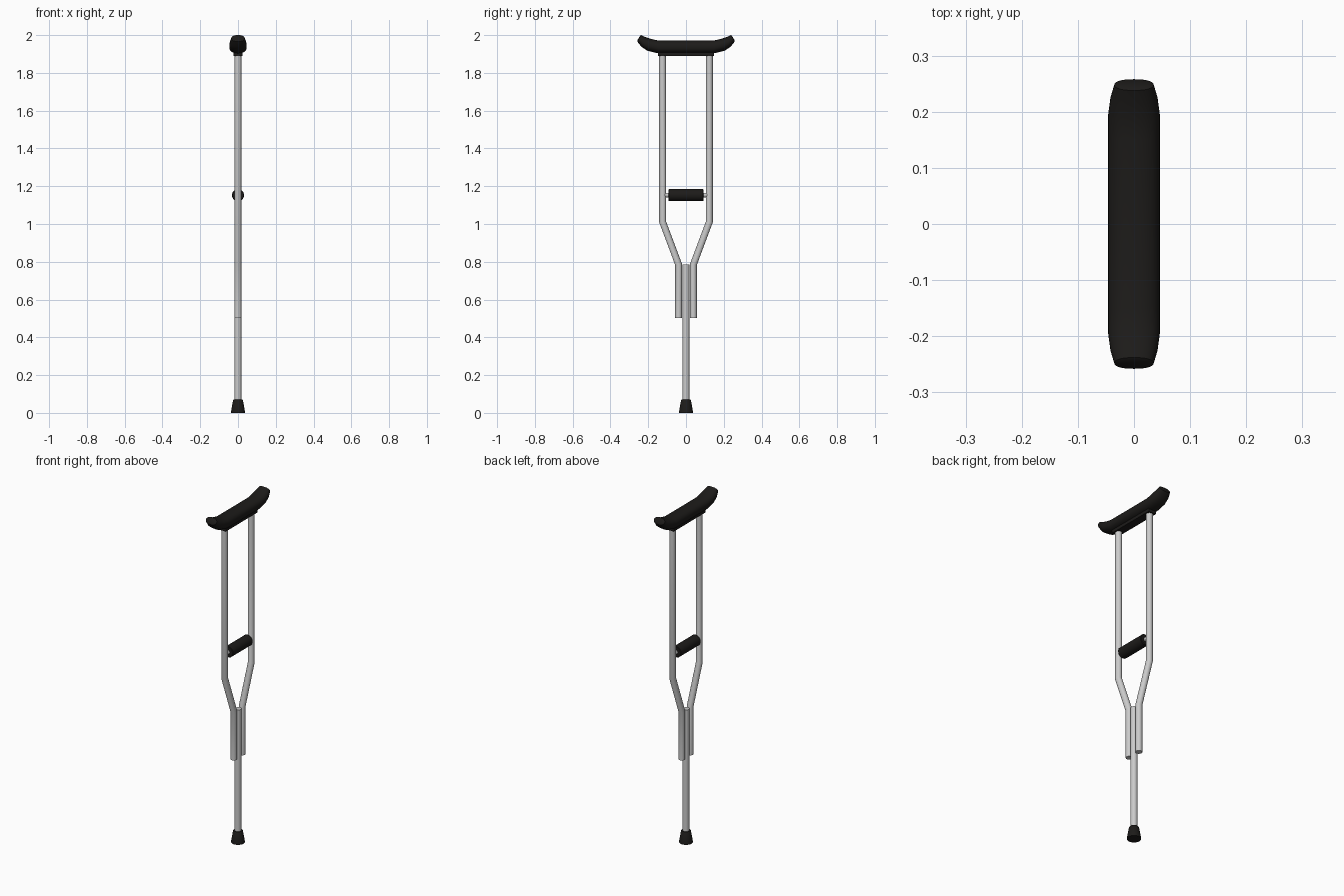
import bpy, bmesh, math
from mathutils import Vector

if "Cube" in bpy.data.objects:
    bpy.data.objects.remove(bpy.data.objects["Cube"])


def loft(name, sections, mat=None, sides=24, power=2.0):
    """Loft capped rings; each section is (y0, z0, y1, z1, half_width in x)."""
    bm = bmesh.new()
    rings = []
    for y0, z0, y1, z1, hw in sections:
        a, b = Vector((0, y0, z0)), Vector((0, y1, z1))
        ring = []
        for i in range(sides):
            t = 2 * math.pi * i / sides
            c, s = math.cos(t), math.sin(t)
            c = math.copysign(abs(c) ** (2 / power), c)
            s = math.copysign(abs(s) ** (2 / power), s)
            p = (a + b) / 2 + (b - a) / 2 * c
            p.x = hw * s
            ring.append(bm.verts.new(p))
        rings.append(ring)
    for r, q in zip(rings, rings[1:]):
        for i in range(sides):
            j = (i + 1) % sides
            bm.faces.new((r[i], r[j], q[j], q[i]))
    bm.faces.new(rings[0])
    bm.faces.new(rings[-1])
    bmesh.ops.recalc_face_normals(bm, faces=bm.faces)
    me = bpy.data.meshes.new(name)
    bm.to_mesh(me)
    bm.free()
    ob = bpy.data.objects.new(name, me)
    bpy.context.collection.objects.link(ob)
    if mat:
        me.materials.append(mat)
    bpy.context.view_layer.objects.active = ob
    ob.select_set(True)
    bpy.ops.object.shade_smooth_by_angle(angle=math.radians(35))
    ob.select_set(False)
    return ob


def upright(name, rows, mat=None):
    """Round vertical part on the centre line from (z, radius) rows."""
    return loft(name, [(-r, z, r, z, r) for z, r in rows], mat)


def crossbar(name, z, rows, mat=None):
    """Round part along y from (y, radius) rows."""
    return loft(name, [(y, z - r, y, z + r, r) for y, r in rows], mat)


rubber = bpy.data.materials.new("black_rubber")
rubber.diffuse_color = (0.012, 0.011, 0.01, 1)
rubber.use_nodes = True
rubber.node_tree.nodes["Principled BSDF"].inputs["Base Color"].default_value = rubber.diffuse_color

R = 0.018

# Two bent side tubes, mitred at the bends
for side, s in (("front", -1), ("back", 1)):
    path = [(0.124, 1.91, 0), (0.124, 1.012, -0.178),
            (0.039, 0.785, -0.178), (0.039, 0.503, 0)]
    loft(side + "_side_tube",
         [(s * (y - R), z - R * k, s * (y + R), z + R * k, R) for y, z, k in path])

# Central extension tube and foot
upright("lower_tube", [(0.03, R), (0.785, R)])
upright("rubber_foot", [(0, 0.037), (0.012, 0.036), (0.068, 0.026), (0.07, 0.024)], rubber)

# Hand grip on its rod
crossbar("grip_rod", 1.153, [(-0.124, 0.012), (0.124, 0.012)])
crossbar("hand_grip", 1.153, [(-0.093, 0.029), (-0.090, 0.032),
                              (0.090, 0.032), (0.093, 0.029)], rubber)

# Underarm pad with upturned tapered ends, on a mounting plate
half = [(0.145, 1.903, 0.150, 1.972, 0.046),
        (0.204, 1.917, 0.187, 1.980, 0.046),
        (0.236, 1.938, 0.214, 1.989, 0.042),
        (0.258, 1.966, 0.238, 2.000, 0.035),
        (0.258, 1.972, 0.243, 1.997, 0.028)]
loft("underarm_pad",
     [(-a, b, -c, d, w) for a, b, c, d, w in reversed(half)] + half,
     rubber, sides=32, power=2.3)

bpy.ops.mesh.primitive_cube_add(size=1, location=(0, 0, 1.905))
plate = bpy.context.object
plate.name = "pad_plate"
plate.scale = (0.048, 0.296, 0.032)
plate.data.materials.append(rubber)
